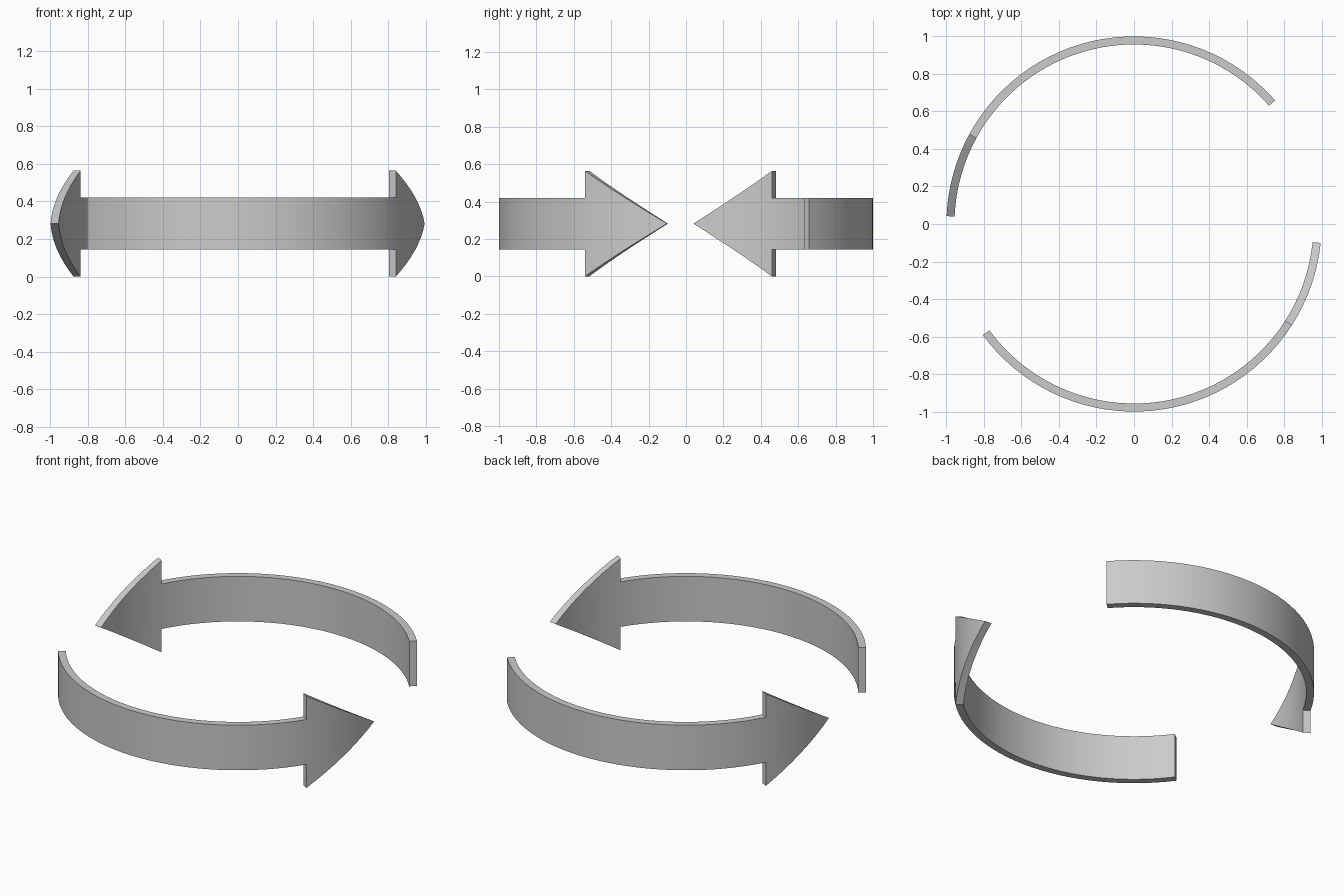
import bpy, bmesh
from math import sin, cos, radians

if "Cube" in bpy.data.objects:
    bpy.data.objects.remove(bpy.data.objects["Cube"])

R_OUT, R_IN = 1.0, 0.957
MID, HEAD, SHAFT = 0.282, 0.282, 0.138   # centre height, half heights


def curved_arrow(name, tail, neck, tip, shaft_steps=32, head_steps=8):
    bm = bmesh.new()

    def column(deg, offsets):
        a = radians(deg)
        return [bm.verts.new((R_OUT * cos(a), R_OUT * sin(a), MID + o)) for o in offsets]

    # head base column; its middle two points carry the shaft
    base = column(neck, (-HEAD, -SHAFT, SHAFT, HEAD))

    # shaft strip
    prev = None
    for i in range(shaft_steps + 1):
        last = i == shaft_steps
        col = base[1:3] if last else column(tail + (neck - tail) * i / shaft_steps, (-SHAFT, SHAFT))
        if prev:
            bm.faces.new((prev[0], col[0], col[1], prev[1]))
        prev = col

    # head strips narrowing to the tip
    prev = base
    for i in range(1, head_steps):
        t = i / head_steps
        k = 1 - t
        col = column(neck + (tip - neck) * t, (-HEAD * k, -SHAFT * k, SHAFT * k, HEAD * k))
        for j in range(3):
            bm.faces.new((prev[j], col[j], col[j + 1], prev[j + 1]))
        prev = col
    point = column(tip, (0,))[0]
    for j in range(3):
        bm.faces.new((prev[j], point, prev[j + 1]))

    # radial thickness
    ext = bmesh.ops.extrude_face_region(bm, geom=bm.faces[:], use_keep_orig=True)
    for v in ext["geom"]:
        if isinstance(v, bmesh.types.BMVert):
            v.co.x *= R_IN / R_OUT
            v.co.y *= R_IN / R_OUT
    bmesh.ops.recalc_face_normals(bm, faces=bm.faces[:])

    mesh = bpy.data.meshes.new(name)
    bm.to_mesh(mesh)
    bm.free()
    obj = bpy.data.objects.new(name, mesh)
    bpy.context.collection.objects.link(obj)
    bpy.ops.object.select_all(action='DESELECT')
    obj.select_set(True)
    bpy.context.view_layer.objects.active = obj
    bpy.ops.object.shade_smooth_by_angle(angle=radians(30))


curved_arrow("back_arrow", 41.2, 151.3, 177.6)
curved_arrow("front_arrow", 216.3, 327.3, 354.2)
